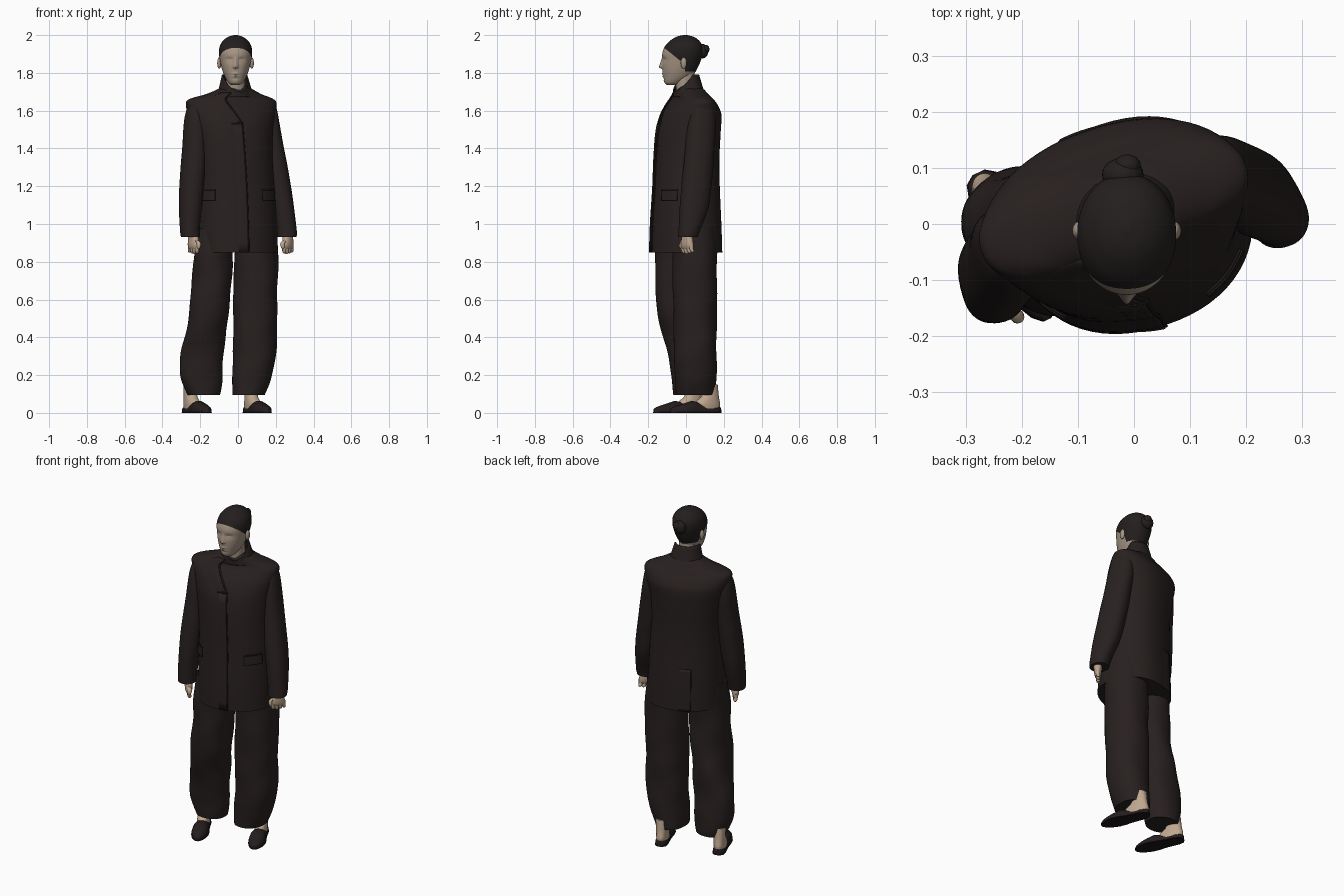
import bpy, bmesh, math
from math import sin, cos, pi, radians, exp
from mathutils import Vector

if "Cube" in bpy.data.objects:
    bpy.data.objects.remove(bpy.data.objects["Cube"])


def mat(name, col):
    m = bpy.data.materials.new(name)
    m.diffuse_color = (*col, 1)
    m.use_nodes = True
    m.node_tree.nodes["Principled BSDF"].inputs["Base Color"].default_value = m.diffuse_color
    return m


CLOTH = mat("dark brown cloth", (.021, .0145, .0142))
SEAM = mat("dark seam", (.012, .009, .009))
HAIR = mat("dark hair", (.017, .0135, .013))
FACE = mat("face skin", (.38, .30, .23))
SKIN = mat("limb skin", (.52, .385, .275))
SHOE = mat("shoe leather", (.018, .0125, .0125))
SOLE = mat("shoe sole", (.010, .008, .008))


def finish(name, bm, mats, angle=40):
    bmesh.ops.recalc_face_normals(bm, faces=bm.faces)
    me = bpy.data.meshes.new(name)
    bm.to_mesh(me)
    bm.free()
    ob = bpy.data.objects.new(name, me)
    bpy.context.collection.objects.link(ob)
    for m in mats:
        me.materials.append(m)
    bpy.ops.object.select_all(action='DESELECT')
    ob.select_set(True)
    bpy.context.view_layer.objects.active = ob
    bpy.ops.object.shade_smooth_by_angle(angle=radians(angle))
    return ob


def bridge(rings, closed=True, caps=True):
    bm = bmesh.new()
    vs = [[bm.verts.new(p) for p in r] for r in rings]
    n = len(rings[0])
    for a, b in zip(vs, vs[1:]):
        for i in range(n if closed else n - 1):
            j = (i + 1) % n
            bm.faces.new((a[i], a[j], b[j], b[i]))
    if caps:
        bm.faces.new(vs[0])
        bm.faces.new(vs[-1])
    return bm


# rows are (z, centre x, centre y, half width, half depth), smoothly interpolated
def row_at(rows, z):
    i = max(k for k in range(len(rows) - 1) if k == 0 or rows[k][0] <= z)
    def slope(k):
        a, b = rows[max(k - 1, 0)], rows[min(k + 1, len(rows) - 1)]
        return [(q - p) / (b[0] - a[0]) for p, q in zip(a, b)]
    p, q, m, n = rows[i], rows[i + 1], slope(i), slope(i + 1)
    h = q[0] - p[0]
    t = (z - p[0]) / h
    return [(2*t**3 - 3*t*t + 1) * p[k] + (t**3 - 2*t*t + t) * h * m[k]
            + (3*t*t - 2*t**3) * q[k] + (t**3 - t*t) * h * n[k] for k in range(1, 5)]


def point(rows, z, t, rot=0, n=2.2, fold=0, out=0):
    cx, cy, a, b = row_at(rows, z)
    f = 1 + fold * (sin(3 * t + z * 17) + .7 * sin(2 * t - z * 31))
    a, b = max(a, .002) * f + out, max(b, .002) * f + out
    x = a * math.copysign(abs(cos(t)) ** (2 / n), cos(t))
    y = b * math.copysign(abs(sin(t)) ** (2 / n), sin(t))
    r = radians(rot)
    return Vector((cx + x * cos(r) - y * sin(r), cy + x * sin(r) + y * cos(r), z))


def loft_bm(rows, segs=48, k=6, **kw):
    zs = [a[0] + (b[0] - a[0]) * j / k for a, b in zip(rows, rows[1:]) for j in range(k)]
    zs.append(rows[-1][0])
    return bridge([[point(rows, z, 2 * pi * i / segs, **kw) for i in range(segs)] for z in zs])


def loft(name, rows, m, **kw):
    rows = sorted(rows)
    return finish(name, loft_bm(rows, **kw), [m])


def ball(name, loc, size, m):
    bm = bmesh.new()
    bmesh.ops.create_uvsphere(bm, u_segments=24, v_segments=16, radius=1)
    for v in bm.verts:
        v.co = Vector(loc) + Vector(v.co[i] * size[i] for i in range(3))
    return finish(name, bm, [m])


# jacket body with square shoulders, turned towards +x
TURN = 18
TORSO = [(.85, -.004, -.002, .215, .188), (1.0, -.006, -.002, .212, .183),
         (1.2, -.01, 0, .205, .172), (1.35, -.018, .002, .203, .168),
         (1.5, -.028, .012, .218, .163), (1.58, -.033, .025, .237, .148),
         (1.625, -.036, .028, .247, .122), (1.652, -.036, .028, .244, .10),
         (1.668, -.033, .027, .215, .09), (1.686, -.023, .024, .155, .083),
         (1.71, -.016, .02, .10, .073), (1.73, -.014, .015, .06, .055)]
loft("jacket_body", TORSO, CLOTH, segs=64, rot=TURN)


# thin cloth panels that follow the jacket surface
def panel(name, z0, z1, low, high, out, m=CLOTH, nu=10, nv=14):
    rings = []
    for j in range(nv + 1):
        v = j / nv
        a, b = (low[i] + (high[i] - low[i]) * v for i in (0, 1))
        rings.append([point(TORSO, z0 + (z1 - z0) * v, radians(a + (b - a) * i / nu),
                            rot=TURN, out=out[0] + (out[1] - out[0]) * i / nu)
                      for i in range(nu + 1)])
    ob = finish(name, bridge(rings, False, False), [m])
    s = ob.modifiers.new("thickness", 'SOLIDIFY')
    s.thickness, s.offset = .005, 0


panel("front_overlap", .85, 1.53, (-104, -90), (-104, -90), (-.004, .004))
panel("front_seam", .852, 1.53, (-90, -89), (-90, -89), (.003, .001), SEAM, 2)
panel("lapel", 1.53, 1.695, (-104, -90), (-134, -108), (-.004, .005))
panel("lapel_seam", 1.53, 1.695, (-90, -88.5), (-108, -106), (.003, .001), SEAM, 2)
panel("back_vent", .85, 1.1, (88, 108), (88, 108), (-.004, .003))
panel("vent_seam", .852, 1.1, (108, 109), (108, 109), (.002, .001), SEAM, 2)
for side, a, b in (("left", -66, -34), ("right", -172, -137)):
    panel(side + "_pocket_flap", 1.125, 1.177, (a, b), (a, b), (.005, .005))
    panel(side + "_pocket_seam", 1.177, 1.182, (a, b), (a, b), (.002, .002), SEAM, 10, 2)
ball("button", point(TORSO, 1.535, radians(-94), rot=TURN, out=.005), (.007, .004, .007), SEAM)

# standing collar, high at the back and low at the front
rings = []
for j in range(9):
    v, ring = j / 8, []
    for i in range(48):
        t = 2 * pi * i / 48
        top = 1.70 + .092 * min(1, (1 + sin(t - .1)) * .85)
        r = radians(TURN)
        x, y = (.104 - .032 * v ** .8) * cos(t), (.085 - .016 * v) * sin(t)
        ring.append(Vector((-.013 + x * cos(r) - y * sin(r),
                            .017 - .017 * v + x * sin(r) + y * cos(r), 1.675 + (top - 1.675) * v)))
    rings.append(ring)
collar = finish("collar", bridge(rings, True, False), [CLOTH])
collar.modifiers.new("thickness", 'SOLIDIFY').thickness = .007

# sleeves, hanging from under the shoulder edge
loft("left_sleeve", [(1.64, .16, .088, .02, .03), (1.62, .162, .088, .036, .055),
     (1.55, .16, .085, .053, .074), (1.4, .18, .073, .061, .078), (1.25, .205, .06, .064, .08),
     (1.1, .232, .045, .06, .078), (.96, .257, .016, .053, .056), (.93, .258, .01, .051, .053)],
     CLOTH, rot=TURN, fold=.006)
loft("right_sleeve", [(1.64, -.225, -.04, .02, .03), (1.62, -.228, -.043, .036, .055),
     (1.55, -.227, -.047, .054, .076), (1.4, -.231, -.063, .061, .08), (1.25, -.242, -.082, .063, .08),
     (1.1, -.252, -.10, .058, .076), (.96, -.255, -.12, .05, .057), (.93, -.253, -.124, .048, .053)],
     CLOTH, rot=TURN, fold=.006)


# hands with four fingers and a thumb
def hand(side, x, y, yaw):
    loft(side + "_palm", [(.95, x, y, .024, .026), (.915, x, y, .022, .035),
         (.885, x, y, .019, .039), (.868, x, y, .012, .033)], SKIN, rot=yaw, segs=24, k=4)
    r = radians(yaw)
    for i in range(4):
        d = -.03 + .02 * i
        fx, fy = x - d * sin(r), y + d * cos(r)
        tip = .84 + .004 * abs(i - 1)
        loft(f"{side}_finger_{i + 1}", [(tip, fx, fy + .006, .003, .003),
             (tip + .007, fx, fy + .005, .0095, .0095), (.87, fx, fy, .0105, .0105),
             (.895, fx, fy, .0105, .0105)], SKIN, segs=12, k=3)
    fx, fy = x + .042 * sin(r), y - .042 * cos(r)
    loft(side + "_thumb", [(.868, fx, fy - .002, .003, .003), (.876, fx, fy, .0095, .0095),
         (.90, fx, fy + .004, .012, .012), (.925, x, y - .01, .012, .012)], SKIN, segs=12, k=3)


hand("left", .264, .006, -40)
hand("right", -.236, -.135, 40)

# trouser legs
loft("right_trouser_leg", [(.98, -.12, -.03, .10, .12), (.85, -.131, -.037, .102, .125),
     (.7, -.138, -.037, .106, .122), (.55, -.152, -.034, .104, .124), (.42, -.172, -.015, .107, .11),
     (.3, -.19, 0, .114, .092), (.2, -.193, .01, .112, .09), (.13, -.187, .015, .097, .088),
     (.095, -.183, .016, .086, .083)], CLOTH, segs=64, fold=.02, k=8)
loft("left_trouser_leg", [(.98, .09, .04, .11, .115), (.85, .096, .046, .116, .118),
     (.5, .09, .048, .116, .115), (.3, .088, .05, .114, .112), (.18, .072, .05, .102, .11),
     (.095, .055, .05, .085, .104)], CLOTH, segs=64, fold=.016, k=8)


# feet and flat shoes, both pointing to the turned front
def foot(side, hx, hy, yaw):
    r = radians(yaw)
    ax = Vector((sin(r), -cos(r), 0))
    sd = Vector((cos(r), sin(r), 0))
    heel = Vector((hx, hy, 0))
    def ring(d, w, h, z0, n=20):
        pts = [(cos(pi * i / n), max(0, sin(pi * i / n)) ** .7) for i in range(n + 1)]
        return [heel + ax * d + sd * (w * c) + Vector((0, 0, z0 + h * s)) for c, s in pts]
    st = [(0, .01, .022), (.012, .027, .03), (.04, .035, .03), (.09, .036, .032),
          (.13, .039, .05), (.165, .045, .058), (.205, .046, .046), (.245, .037, .034),
          (.275, .022, .024), (.29, .006, .014)]
    finish(side + "_shoe", bridge([ring(d, w, h, .006) for d, w, h in st]), [SHOE], 50)
    finish(side + "_sole", bridge([ring(d, w + .002, .008, 0) for d, w, h in st]), [SOLE])
    def c(d):
        p = heel + ax * d
        return p.x, p.y
    loft(side + "_foot", [(.02, *c(.085), .033, .078), (.045, *c(.08), .034, .076),
         (.065, *c(.072), .033, .064), (.09, *c(.06), .032, .047), (.15, *c(.06), .034, .04)],
         SKIN, rot=yaw, segs=32)


foot("right", -.277, .092, 25)
foot("left", .045, .183, 24)

# neck and head
HX = -.013
loft("neck", [(1.65, HX, .012, .056, .056), (1.73, HX, -.002, .05, .052),
     (1.83, HX, -.008, .05, .052)], FACE, segs=32)
prof = [(1.735, -.10, -.055, .022), (1.748, -.114, -.02, .038), (1.78, -.121, .03, .057),
        (1.82, -.125, .058, .072), (1.87, -.126, .08, .083), (1.91, -.124, .089, .088),
        (1.95, -.105, .084, .08), (1.978, -.074, .062, .058), (1.993, -.045, .035, .034),
        (2.0, -.015, .008, .009)]
bm = loft_bm([(z, HX, (f + b) / 2, w, (b - f) / 2) for z, f, b, w in prof], segs=112, k=10, n=2.1)


def bump(x, z, cx, cz, sx, sz):
    return exp(-((x - cx) / sx) ** 2 - ((z - cz) / sz) ** 2)


for v in bm.verts:
    x, y, z = v.co.x - HX, v.co.y, v.co.z
    if y < -.05:
        ridge = max(0, min(1, (1.885 - z) / .055)) if z > 1.83 else exp(-((z - 1.83) / .007) ** 2)
        d = -.018 * ridge * exp(-(x / (.006 + .006 * ridge)) ** 2)
        d += .008 * (bump(x, z, .032, 1.868, .019, .013) + bump(x, z, -.032, 1.868, .019, .013))
        d -= .004 * (bump(x, z, .032, 1.864, .012, .006) + bump(x, z, -.032, 1.864, .012, .006))
        d -= .004 * (bump(x, z, 0, 1.795, .02, .005) + bump(x, z, 0, 1.783, .017, .005))
        d += .003 * bump(x, z, 0, 1.789, .022, .002) + .002 * bump(x, z, 0, 1.769, .02, .006)
        v.co.y += d
# hairline: a slanted cut over the forehead, then down behind the ears
slope = .8
cuts = [((0, -.015, 1.852), (0, slope, 1)), ((0, -.005, 1.8), (0, 1, 0)), ((0, 0, 1.808), (0, 0, 1))]
for co, no in cuts:
    bmesh.ops.bisect_plane(bm, geom=bm.verts[:] + bm.edges[:] + bm.faces[:],
                           plane_co=co, plane_no=no)
for f in bm.faces:
    c = f.calc_center_median()
    hair = c.z + slope * (c.y + .015) > 1.852 or (c.y > -.005 and c.z > 1.808)
    f.material_index = 1 if hair else 0
finish("head", bm, [FACE, HAIR], 60)
for s, side in ((1, "left"), (-1, "right")):
    ball(side + "_ear", (HX + s * .086, -.012, 1.852), (.011, .016, .03), FACE)

# hair bun
ball("hair_bun", (-.02, .088, 1.915), (.037, .03, .038), HAIR)
ball("hair_bun_twist", (-.012, .104, 1.925), (.024, .02, .024), HAIR)
